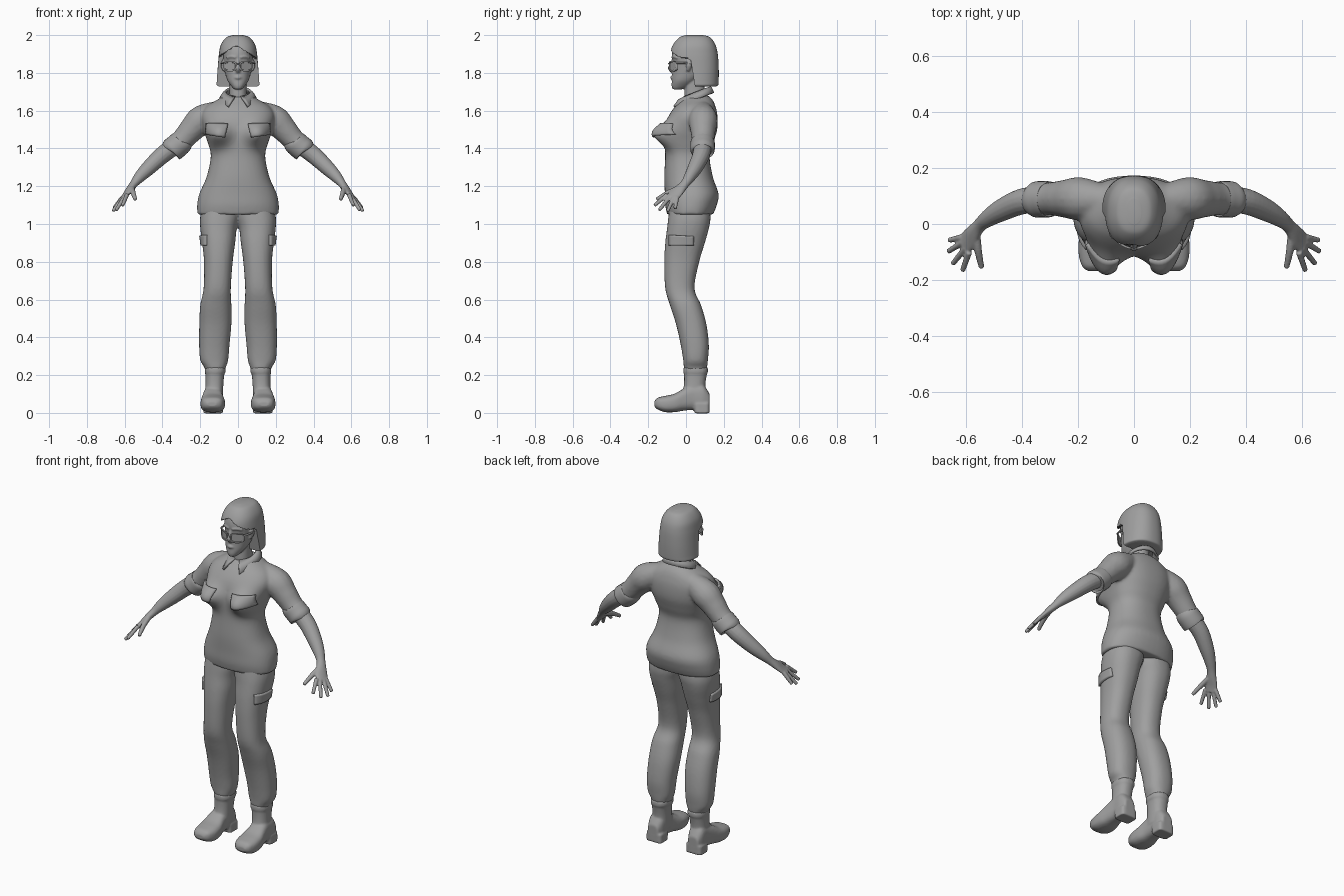
import bpy, bmesh, math
from mathutils import Vector

if "Cube" in bpy.data.objects:
    bpy.data.objects.remove(bpy.data.objects["Cube"])

grey = bpy.data.materials.new("plain grey")
grey.use_nodes = True
grey.diffuse_color = (.35, .35, .35, 1)
grey.node_tree.nodes["Principled BSDF"].inputs["Base Color"].default_value = (.35, .35, .35, 1)


def smooth_rows(rows, steps):
    """Catmull-Rom interpolation through rows of numbers."""
    result = []
    last = len(rows) - 1
    for i in range(last):
        a, b, c, d = rows[max(i - 1, 0)], rows[i], rows[i + 1], rows[min(i + 2, last)]
        for k in range(steps):
            t = k / steps
            result.append([q + t * (r - p) / 2 + t * t * (p - 2.5 * q + 2 * r - s / 2)
                           + t ** 3 * (1.5 * (q - r) + (s - p) / 2)
                           for p, q, r, s in zip(a, b, c, d)])
    return result + [list(rows[last])]


def oval(angle, power):
    c, s = math.cos(angle), math.sin(angle)
    return (math.copysign(abs(c) ** (2 / power), c), math.copysign(abs(s) ** (2 / power), s))


def slices(rows, axis="z", power=2.3, sides=32, steps=5):
    """Rings from rows of position, x range and depth range (y, or z for axis y)."""
    rings = []
    for pos, x0, x1, d0, d1 in smooth_rows(rows, steps):
        ring = []
        for k in range(sides):
            c, s = oval(math.tau * k / sides, power)
            x = (x0 + x1) / 2 + c * (x1 - x0) / 2
            d = (d0 + d1) / 2 + s * (d1 - d0) / 2
            ring.append(Vector((x, d, pos) if axis == "z" else (x, pos, d)))
        rings.append(ring)
    return rings


def centred(rows, **options):
    return slices([(z, -w, w, d0, d1) for z, w, d0, d1 in rows], **options)


def tube(points, side=(0, 1, 0), sides=16, steps=5):
    """Rings across a path of x, y, z, radius and optional flatness."""
    path = smooth_rows([(*p, 1) if len(p) == 4 else p for p in points], steps)
    rings = []
    for i, p in enumerate(path):
        ahead = Vector(path[min(i + 1, len(path) - 1)][:3]) - Vector(path[max(i - 1, 0)][:3])
        ahead.normalize()
        u = (Vector(side) - ahead * ahead.dot(Vector(side))).normalized()
        v = ahead.cross(u)
        angles = [math.tau * k / sides for k in range(sides)]
        rings.append([Vector(p[:3]) + p[3] * (u * math.cos(a) + v * math.sin(a) * p[4])
                      for a in angles])
    return rings


def mirrored(rings):
    return [[Vector((-p.x, p.y, p.z)) for p in ring] for ring in rings]


def both(*parts):
    return list(parts) + [mirrored(p) for p in parts]


def build(name, parts, voxel=0, rounds=4, closed=True):
    """Skins every ring list; with voxel set, fuses the parts into one smooth skin."""
    bm = bmesh.new()
    for rings in parts:
        grid = [[bm.verts.new(p) for p in ring] for ring in rings]
        n = len(grid[0])
        for low, high in zip(grid, grid[1:]):
            for k in range(n if closed else n - 1):
                j = (k + 1) % n
                bm.faces.new((low[k], low[j], high[j], high[k]))
        if closed:
            bm.faces.new(grid[0][::-1])
            bm.faces.new(grid[-1])
    bmesh.ops.recalc_face_normals(bm, faces=bm.faces)
    mesh = bpy.data.meshes.new(name)
    bm.to_mesh(mesh)
    bm.free()
    mesh.materials.append(grey)
    mesh.polygons.foreach_set("use_smooth", [True] * len(mesh.polygons))
    mesh.set_sharp_from_angle(angle=math.radians(45))
    obj = bpy.data.objects.new(name, mesh)
    bpy.context.collection.objects.link(obj)
    if voxel:
        fuse = obj.modifiers.new("fuse", "REMESH")
        fuse.mode, fuse.voxel_size, fuse.use_smooth_shade = "VOXEL", voxel, True
        relax = obj.modifiers.new("relax", "SMOOTH")
        relax.factor, relax.iterations = .5, rounds
    return obj


def flap(name, target, corners, along):
    """Cloth flap projected on a garment, with a copy on the other side."""
    a, b, c, d = [Vector(p) for p in corners]
    rows = [[a.lerp(b, i / 10).lerp(d.lerp(c, i / 10), j / 6) for i in range(11)] for j in range(7)]
    obj = build(name, [rows], closed=False)
    wrap = obj.modifiers.new("wrap", "SHRINKWRAP")
    wrap.target, wrap.wrap_method = target, "PROJECT"
    wrap.use_project_y, wrap.use_project_x = along == "y", along == "x"
    wrap.use_positive_direction, wrap.use_negative_direction = along == "y", along == "x"
    thick = obj.modifiers.new("thickness", "SOLIDIFY")
    thick.thickness, thick.offset = .022, 0
    obj.modifiers.new("pair", "MIRROR").use_mirror_merge = False


# Shirt: torso with bust, fused with both sleeves
torso = centred([(1.05, .215, -.1, .143), (1.1, .216, -.11, .163), (1.16, .205, -.112, .172),
                 (1.25, .166, -.115, .142), (1.36, .144, -.11, .125), (1.43, .16, -.11, .145),
                 (1.5, .183, -.108, .165), (1.57, .195, -.092, .167), (1.62, .17, -.06, .157),
                 (1.655, .115, -.025, .142), (1.68, .07, .0, .12)], sides=48)
for ring in torso:
    for p in ring:
        bump = math.exp(-((abs(p.x) - .11) / .065) ** 2 - ((p.z - 1.475) / .06) ** 2)
        p.y -= .085 * bump * min(max(-p.y / .05, 0), 1)
sleeve = tube([(.1, .085, 1.6, .055), (.19, .09, 1.553, .077), (.245, .09, 1.5, .068),
               (.29, .09, 1.45, .06), (.335, .088, 1.41, .057)])
shirt = build("shirt", [torso] + both(sleeve), voxel=.009, rounds=5)
cuff = tube([(.298, .088, 1.437, .058), (.302, .088, 1.432, .064), (.328, .088, 1.409, .065),
             (.35, .087, 1.392, .064), (.354, .087, 1.388, .056)], sides=24, steps=3)
build("sleeve_cuffs", both(cuff))

# Collar: folded band, widening into two points at the front
band = [[], [], []]
for i in range(49):
    t = i / 24 - 1
    wide = t ** 4
    for level, row in enumerate(band):
        f = level / 2
        angle = t * math.radians(168 - 22 * f)
        rx, ry = .064 + .03 * f, .066 + (.018 + .065 * wide) * f
        y_top = .06 + .066 * math.cos(angle)
        z = 1.672 + .4 * (y_top + .006) - (.032 + .024 * wide) * f ** 1.5
        row.append(Vector((rx * math.sin(angle), .06 + ry * math.cos(angle), z)))
collar = build("collar", [band], closed=False)
collar.modifiers.new("thickness", "SOLIDIFY").thickness = .012
collar.modifiers["thickness"].offset = 0

# Trousers: two legs fused at the hip
leg = slices([(1.13, -.02, .18, -.08, .12), (1.04, -.01, .2, -.093, .13),
              (.98, .006, .2, -.1, .122), (.9, .015, .19, -.11, .1), (.8, .028, .18, -.115, .07),
              (.66, .038, .182, -.11, .045), (.57, .035, .2, -.085, .08),
              (.47, .035, .205, -.053, .108), (.36, .045, .206, -.028, .121),
              (.28, .052, .2, -.015, .116), (.245, .063, .18, -.012, .112),
              (.225, .068, .174, -.008, .108)])
trousers = build("trousers", both(leg), voxel=.009, rounds=3)

# Pocket flaps on chest and thighs
flap("chest_pocket_flaps", shirt,
     [(.055, -.4, 1.525), (.162, -.4, 1.53), (.165, -.4, 1.475), (.075, -.4, 1.46)], "y")
flap("thigh_pocket_flaps", trousers,
     [(.4, -.085, .942), (.4, .04, .936), (.4, .04, .888), (.4, -.085, .885)], "x")

# Boots: shaft, foot and heel block
shaft = slices([(.24, .066, .176, -.014, .116), (.215, .066, .176, -.014, .116),
                (.2, .073, .172, -.01, .11), (.14, .078, .172, -.012, .102),
                (.07, .08, .178, -.03, .11)])
foot = slices([(-.168, .11, .165, .035, .06), (-.15, .085, .185, .018, .08),
               (-.11, .07, .197, .004, .09), (-.06, .07, .197, .004, .102),
               (-.01, .08, .188, .012, .13), (.04, .084, .18, .016, .15),
               (.09, .085, .178, .012, .15), (.125, .1, .165, .02, .1)], axis="y", power=2.8)
heel = slices([(-.002, .08, .182, .045, .125), (.05, .08, .182, .04, .125)], power=5)
build("boots", both(shaft, foot, heel), voxel=.006, rounds=3)

# Forearms and hands
spread = (.4, .85, -.2)
forearm = tube([(.32, .09, 1.425, .048), (.4, .08, 1.365, .046), (.47, .05, 1.3, .04),
                (.52, .02, 1.25, .031), (.553, -.008, 1.21, .025, .85),
                (.585, -.05, 1.167, .036, .42), (.607, -.077, 1.137, .036, .35)], side=spread)
fingers = [((.588, -.1, 1.155), (.611, -.167, 1.098)), ((.6, -.085, 1.145), (.646, -.142, 1.073)),
           ((.61, -.065, 1.14), (.662, -.098, 1.068)), ((.613, -.047, 1.14), (.659, -.058, 1.082))]
hand = [tube([(*base, .012), (*tip, .0095)], sides=12) for base, tip in fingers]
hand.append(tube([(.562, -.02, 1.195, .014), (.556, -.09, 1.168, .014),
                  (.543, -.156, 1.13, .01)], side=(1, 0, 0), sides=12))
build("arms_and_hands", both(forearm, *hand), voxel=.0045, rounds=3)

# Head, neck, nose, lips, brows and ears in one skin
skull = centred([(1.713, .02, -.07, -.02), (1.73, .036, -.076, .02), (1.76, .056, -.075, .06),
                 (1.8, .068, -.073, .11), (1.85, .076, -.07, .13), (1.9, .078, -.074, .135),
                 (1.95, .066, -.058, .13), (1.98, .04, -.02, .09)], power=2.2)
neck = centred([(1.6, .07, .0, .12), (1.66, .05, -.008, .11), (1.7, .045, -.008, .1),
                (1.8, .045, .0, .1)])
nose = tube([(0, -.066, 1.88, .006), (0, -.076, 1.85, .008), (0, -.084, 1.826, .012),
             (0, -.07, 1.81, .014)], side=(1, 0, 0))
lips = tube([(-.024, -.066, 1.774, .004), (0, -.075, 1.775, .009), (.024, -.066, 1.774, .004)])
brow = tube([(.012, -.073, 1.882, .006), (.038, -.064, 1.886, .006), (.06, -.046, 1.879, .005)])
ear = tube([(.077, .015, 1.865, .014, .5), (.084, .015, 1.84, .016, .5), (.076, .01, 1.81, .008, .5)])
build("head", [skull, neck, nose, lips] + both(brow, ear), voxel=.005, rounds=2)

# Hair: bob with a swept opening around the face
hair = centred([(2.0, .025, .0, .09), (1.988, .062, -.035, .128), (1.95, .09, -.068, .155),
                (1.9, .101, -.086, .168), (1.83, .107, -.08, .173), (1.76, .112, -.08, .173),
                (1.735, .112, -.07, .17), (1.728, .1, -.06, .158)], sides=96, steps=10)
for ring in hair:
    for p in ring:
        if p.z < 1.94 - .6 * abs(p.x + .01):
            p.y = max(p.y, .02 + (1.9 - p.z) * .16)
build("hair", [hair])

# Glasses: recessed lenses with rims, bridge and temples
lens = slices([(-.083, .008, .076, 1.808, 1.862), (-.091, .008, .076, 1.808, 1.862),
               (-.091, .014, .07, 1.815, 1.855), (-.086, .015, .069, 1.816, 1.854)],
              axis="y", power=3.5, steps=1)
for ring in lens:
    for p in ring:
        p.y += 7 * p.x ** 2
build("glasses_lenses", both(lens))
temple = tube([(.074, -.05, 1.853, .005), (.084, -.03, 1.853, .005), (.087, .04, 1.85, .005)],
              side=(0, 0, 1), sides=8)
bridge = tube([(-.012, -.088, 1.847, .004), (0, -.091, 1.849, .004), (.012, -.088, 1.847, .004)], sides=8)
build("glasses_frame", both(temple) + [bridge])
